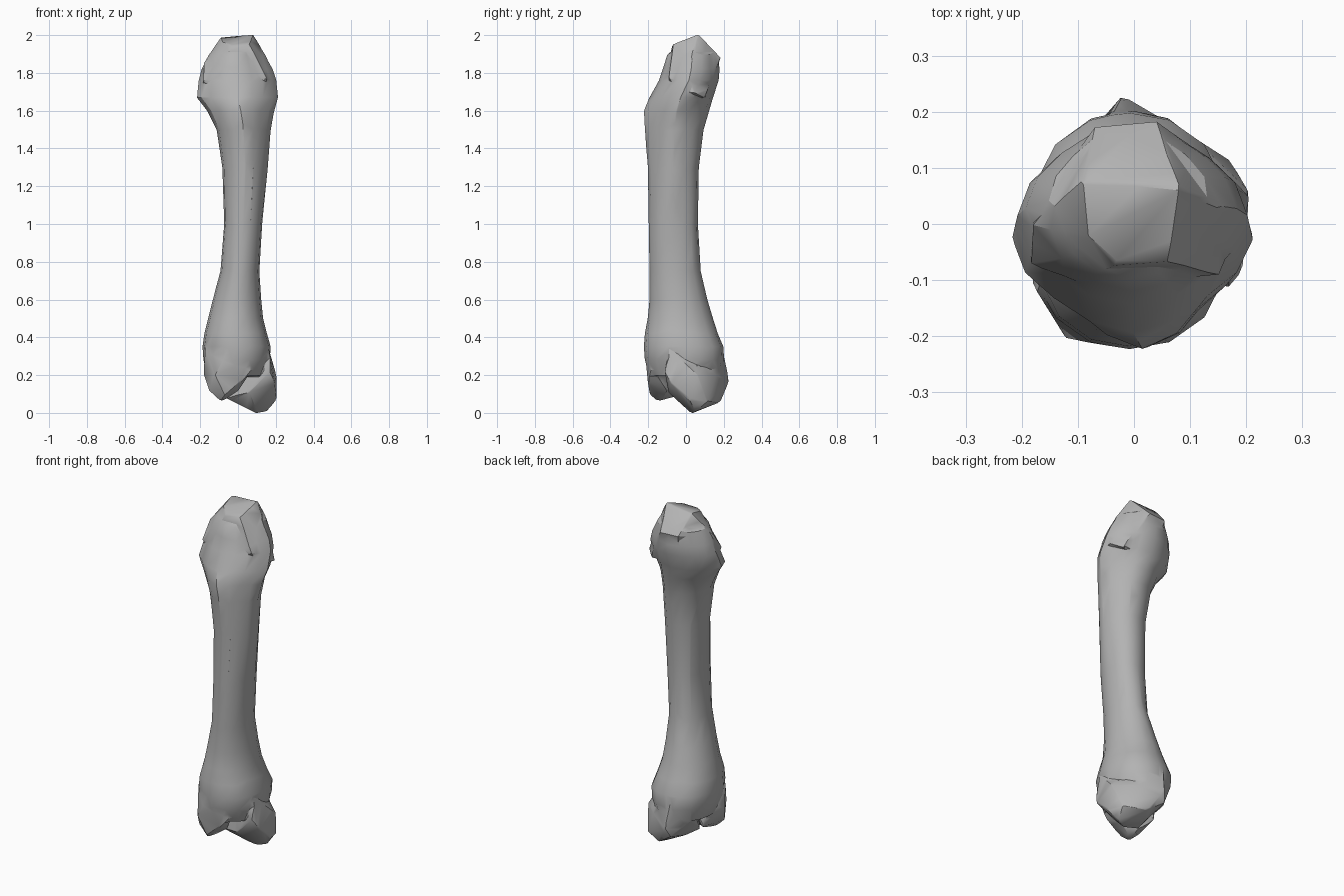
import bpy
import bmesh
from math import cos, sin, tau, radians

UNIT = 0.01          # profile numbers are in hundredths
SIDES = 16

cube = bpy.data.objects.get("Cube")
if cube:
    bpy.data.objects.remove(cube, do_unlink=True)

# One grey for the whole bone
grey = bpy.data.materials.new("bone grey")
grey.use_nodes = True
colour = (0.45, 0.45, 0.45, 1.0)
grey.diffuse_color = colour
grey.node_tree.nodes["Principled BSDF"].inputs["Base Color"].default_value = colour


def add_object(name, bm):
    """Turn a bmesh into a linked object."""
    bmesh.ops.recalc_face_normals(bm, faces=bm.faces)
    mesh = bpy.data.meshes.new(name)
    bm.to_mesh(mesh)
    bm.free()
    obj = bpy.data.objects.new(name, mesh)
    bpy.context.collection.objects.link(obj)
    mesh.materials.append(grey)
    return obj


def loft(name, rings):
    """Skin ovals: height, left, right, front, back, corner pinch, and lean
    (which trims the front corner at +x and fills the opposite one)."""
    bm = bmesh.new()
    previous = None
    for height, x_min, x_max, y_min, y_max, pinch, lean in rings:
        cx, cy = (x_min + x_max) / 2, (y_min + y_max) / 2
        rx, ry = (x_max - x_min) / 2, (y_max - y_min) / 2
        ring = []
        for i in range(SIDES):
            angle = tau * i / SIDES
            trim = pinch + lean * cos(angle + tau / 8)
            scale = 1 - trim * UNIT * sin(2 * angle) ** 2
            x, y = cx + rx * scale * cos(angle), cy + ry * scale * sin(angle)
            ring.append(bm.verts.new((x * UNIT, y * UNIT, height * UNIT)))
        if previous:
            for i in range(SIDES):
                j = (i + 1) % SIDES
                bm.faces.new((previous[i], previous[j], ring[j], ring[i]))
        else:
            bm.faces.new(ring)
        previous = ring
    bm.faces.new(previous)
    return add_object(name, bm)


def hull(name, points):
    """Wrap a faceted knob around a few corner points."""
    bm = bmesh.new()
    for point in points:
        bm.verts.new([value * UNIT for value in point])
    result = bmesh.ops.convex_hull(bm, input=bm.verts)
    loose = [v for v in result["geom_interior"] if isinstance(v, bmesh.types.BMVert)]
    bmesh.ops.delete(bm, geom=loose, context="VERTS")
    return add_object(name, bm)


# Shaft with flared ends
shaft = loft("bone", [
    (20, -16, 15, -19, 18, 3, 0),
    (28, -18, 16.5, -21.5, 20, -2, 0),
    (35, -18.5, 17, -22, 19.5, -4, 0),
    (42, -17.5, 15, -21.5, 16.5, -3, 0),
    (50, -15.5, 13, -20, 14, 0, 0),
    (60, -13, 12, -19, 11, 0, 0),
    (75, -9, 11, -19, 7.5, 0, 0),
    (100, -7, 12.5, -19.5, 6, -4, 4),
    (130, -8, 15.5, -20, 6.5, 3, 8),
    (150, -11, 17, -21.5, 9, 7, 10),
    (160, -16, 19, -22, 12, 12, 8),
    (167, -21.5, 21, -19, 14, 9, 4),
    (176, -20.5, 20, -14, 17, 7, 0),
    (182, -19, 18, -12, 17.5, 7, 0),
    (190, -15, 13.5, -9.5, 16.5, 5, 0),
])

# Faceted cap of the upper joint with its side corners
crown = hull("crown", [
    (-9, 7.5, 198.5), (8, 6.5, 200), (6, -6.5, 195), (-3, -7, 194.5),
    (-8, -2, 196), (-7, 17, 188), (4, 18, 188), (-18, 0, 185),
    (15, 3, 188), (12, -8, 182), (15, -9, 177), (20.5, 4.5, 169),
    (16, 9.5, 167), (-18.5, -7, 175), (-10, -10, 180), (0, 12, 170),
])

# Front knuckle of the lower joint
front_knuckle = hull("front_knuckle", [
    (-17, -12, 35), (-18, -10, 21), (-15, -14, 12), (-9, -15, 6.5),
    (-6, -12, 8), (-7, -19, 10), (-12, -20, 20), (2, -20, 17),
    (8, -18, 24), (-5, -21.5, 34), (0, -10, 12), (-14, 0, 20),
    (-8, -5, 9), (-12, 2, 13), (0, 0, 40),
])

# Rear knuckle, which reaches lowest and leans forward to meet the front one
rear_knuckle = hull("rear_knuckle", [
    (10, 3, 0), (15, 5, 1), (4, 0, 3), (-3, 5, 7), (20, 2, 7),
    (17, 11, 6), (5, 18, 6), (-4, 20, 12), (-2, 22.5, 17), (10, 15.5, 20),
    (20, 6, 20), (19, -8, 16), (6, -9, 11), (-6, -4, 8), (17, -11, 22),
    (16, -9, 34), (-4, 19, 35), (0, 0, 40), (-13, 10, 22),
])

# Merge the parts into one skin, then reduce it to irregular facets
bpy.ops.object.select_all(action="DESELECT")
for part in (shaft, crown, front_knuckle, rear_knuckle):
    part.select_set(True)
bpy.context.view_layer.objects.active = shaft
bpy.ops.object.join()

remesh = shaft.modifiers.new("single skin", "REMESH")
remesh.mode = "VOXEL"
remesh.voxel_size = 0.008
swell = shaft.modifiers.new("regain lost thickness", "DISPLACE")
swell.mid_level = 0
swell.strength = 0.003
reduce = shaft.modifiers.new("facets", "DECIMATE")
reduce.ratio = 0.012
for modifier in (remesh.name, swell.name, reduce.name):
    bpy.ops.object.modifier_apply(modifier=modifier)

shaft.data.materials.clear()
shaft.data.materials.append(grey)
for face in shaft.data.polygons:
    face.material_index = 0
bpy.ops.object.shade_smooth_by_angle(angle=radians(30))
